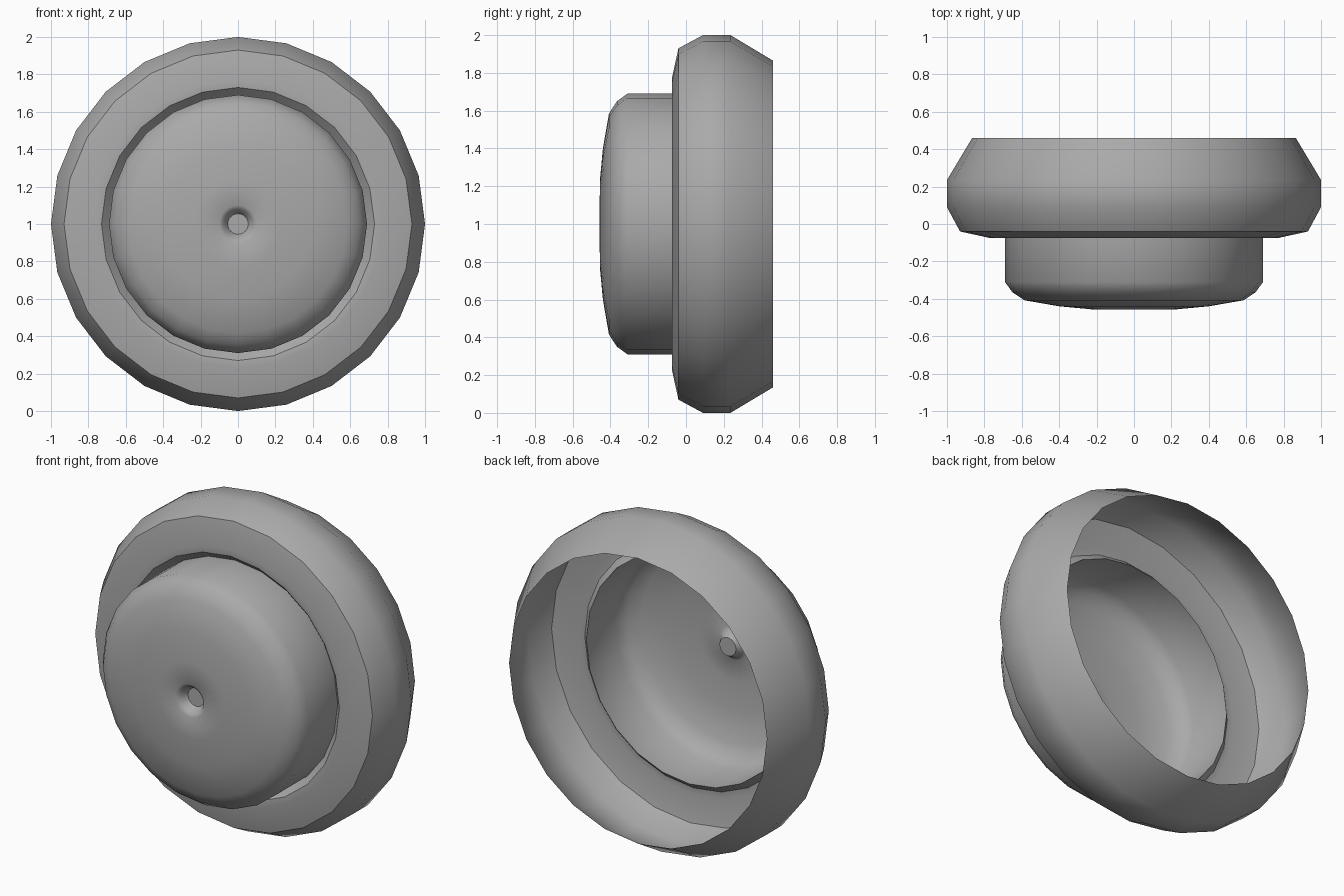
import bpy, bmesh
from math import sin, cos, radians, pi

SIDES = 24

if "Cube" in bpy.data.objects:
    bpy.data.objects.remove(bpy.data.objects["Cube"])

grey = bpy.data.materials.new("plain_grey")
grey.use_nodes = True
grey.diffuse_color = (0.4, 0.4, 0.4, 1)
grey.node_tree.nodes["Principled BSDF"].inputs["Base Color"].default_value = (0.4, 0.4, 0.4, 1)


def lathe(name, profile, capped=False, sharp=50):
    """Spin (radius, y) points, given from back to front, round the y axis."""
    bm = bmesh.new()
    rings = []
    for r, y in profile:
        angles = [2 * pi * i / SIDES for i in range(SIDES)]
        rings.append([bm.verts.new((r * sin(a), y, 1 + r * cos(a))) for a in angles])
    for a, b in zip(rings, rings[1:]):
        for i in range(SIDES):
            j = (i + 1) % SIDES
            bm.faces.new((a[i], a[j], b[j], b[i]))
    if capped:
        bm.faces.new(rings[-1])
    mesh = bpy.data.meshes.new(name)
    bm.to_mesh(mesh)
    bm.free()
    obj = bpy.data.objects.new(name, mesh)
    bpy.context.collection.objects.link(obj)
    mesh.materials.append(grey)
    bpy.ops.object.select_all(action="DESELECT")
    obj.select_set(True)
    bpy.context.view_layer.objects.active = obj
    bpy.ops.object.shade_smooth_by_angle(angle=radians(sharp))
    return obj


# Rounded outer ring, open at the back, with a lip turned in towards the cup
lathe("outer_ring", [(0.865, 0.46), (1.0, 0.235), (1.0, 0.09), (0.93, -0.04),
                     (0.77, -0.075), (0.73, -0.072), (0.69, -0.03)], sharp=40)

# Shallow domed cup with a small flat-bottomed dimple in its face
lathe("front_cup", [(0.69, -0.03), (0.69, -0.31), (0.65, -0.365), (0.585, -0.408),
                    (0.4, -0.44), (0.23, -0.456), (0.1, -0.457), (0.08, -0.445),
                    (0.055, -0.4)], capped=True)
